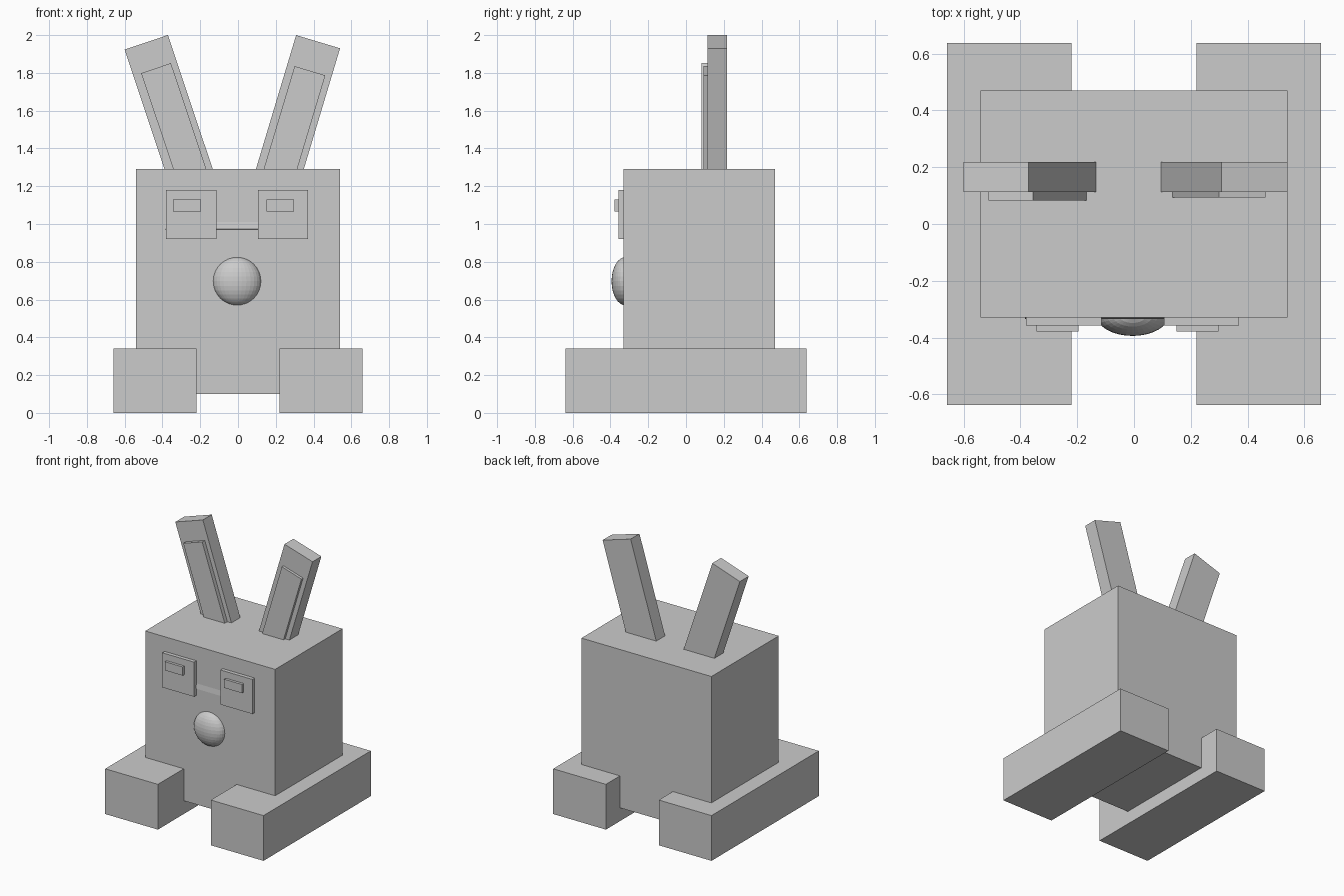
import bpy, math
from mathutils import Matrix, Vector

if "Cube" in bpy.data.objects:
    bpy.data.objects.remove(bpy.data.objects["Cube"])


def box(name, x, y, z):
    """Axis-aligned box from (min, max) ranges."""
    bpy.ops.mesh.primitive_cube_add(size=1)
    o = bpy.context.object
    o.name = name
    o.data.transform(Matrix.Diagonal((x[1] - x[0], y[1] - y[0], z[1] - z[0], 1)))
    o.location = [(r[0] + r[1]) / 2 for r in (x, y, z)]
    return o


def slab(name, top, width, length, angle, y):
    """Leaning ear slab hanging down from its top-centre point (x, z)."""
    o = box(name, (-width / 2, width / 2), y, (-length, 0))
    centre = Vector((0, 0, -length / 2))
    rot = Matrix.Rotation(math.radians(angle), 3, 'Y')
    o.rotation_euler = rot.to_euler()
    o.location = Vector((top[0], sum(y) / 2, top[1])) + rot @ centre
    return o


# Body block
box("body", (-0.54, 0.54), (-0.33, 0.47), (0.10, 1.29))

# Long feet on both sides
for side, s in (("left", -1), ("right", 1)):
    box(side + "_foot", sorted((s * 0.22, s * 0.658)), (-0.637, 0.637), (0, 0.34))

# Eyes with narrow pupils
for side, x, px in (("left", (-0.38, -0.115), (-0.343, -0.195)),
                    ("right", (0.105, 0.37), (0.15, 0.297))):
    box(side + "_eye", x, (-0.358, -0.30), (0.92, 1.18))
    box(side + "_pupil", px, (-0.378, -0.34), (1.065, 1.13))

# Ears and inner ears, slightly different on each side
slab("left_ear", (-0.486, 1.962), 0.242, 0.80, -18.5, (0.113, 0.218))
slab("left_inner_ear", (-0.434, 1.825), 0.166, 0.65, -18.5, (0.082, 0.13))
slab("right_ear", (0.424, 1.965), 0.243, 0.80, 16.7, (0.113, 0.218))
slab("right_inner_ear", (0.381, 1.811), 0.17, 0.65, 16.7, (0.093, 0.13))

# Thin brow ridge between the eyes, tilted back into the face
ridge = box("bridge", (-0.384, 0.30), (-0.332, -0.30), (0.97, 1.02))
ridge.rotation_euler.x = math.radians(-8)

# Flattened round nose
bpy.ops.mesh.primitive_uv_sphere_add(segments=32, ring_count=16, location=(-0.005, -0.32, 0.697))
nose = bpy.context.object
nose.name = "nose"
nose.data.transform(Matrix.Diagonal((0.128, 0.074, 0.128, 1)))
